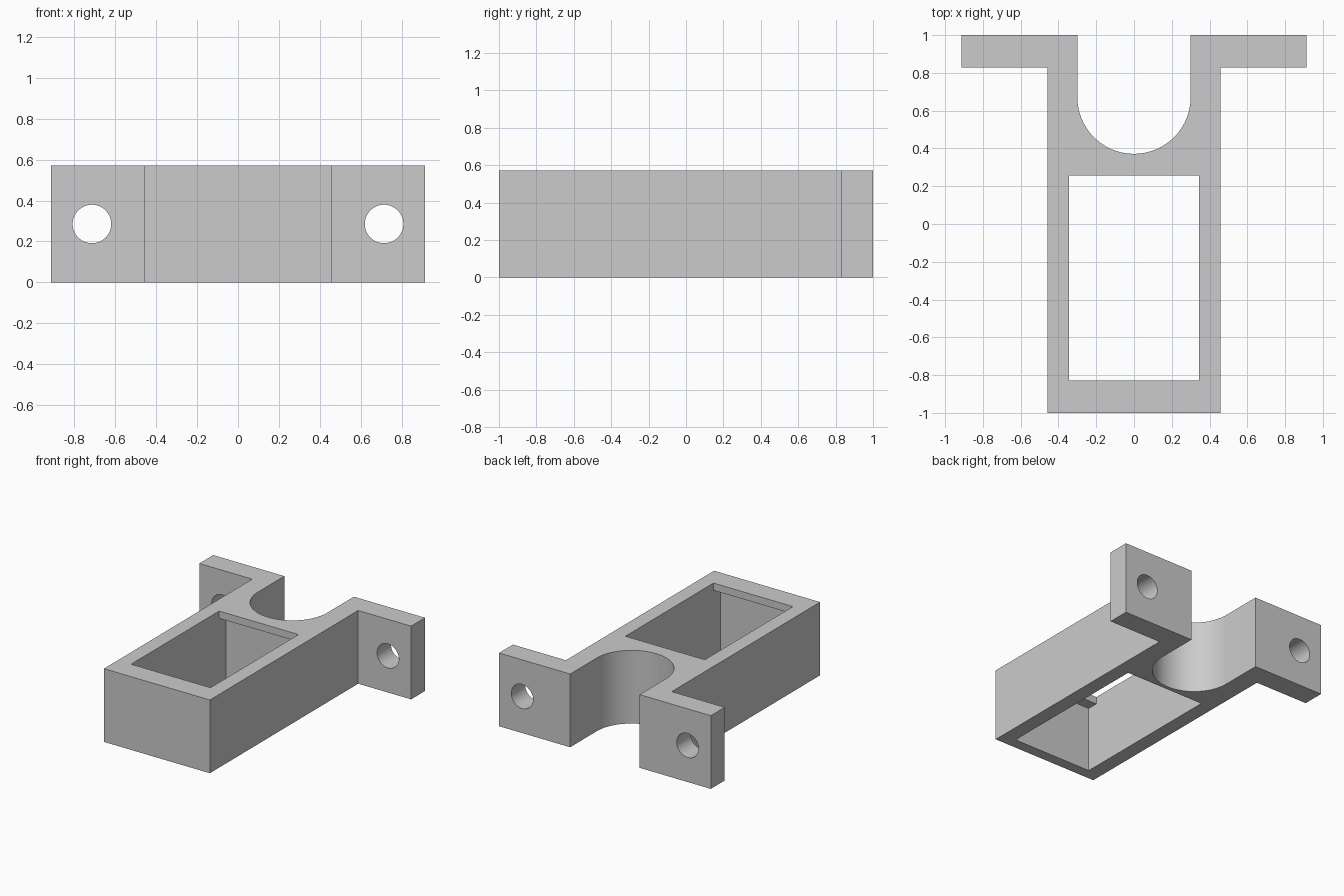
import bpy, bmesh, math
from mathutils import Matrix, Vector

cube = bpy.data.objects.get("Cube")
if cube:
    bpy.data.objects.remove(cube, do_unlink=True)

U = 2 / 35              # design module: the part is 35 modules long
HEIGHT = 10 * U
SLOT_R = 5.25 * U
SLOT_Y = 1 - 11 * U + SLOT_R


def make_object(name, bm):
    bmesh.ops.recalc_face_normals(bm, faces=bm.faces)
    mesh = bpy.data.meshes.new(name)
    bm.to_mesh(mesh)
    bm.free()
    obj = bpy.data.objects.new(name, mesh)
    bpy.context.collection.objects.link(obj)
    return obj


def box(name, x, y0, y1, z0, z1):
    bm = bmesh.new()
    centre = Vector((0, (y0 + y1) / 2, (z0 + z1) / 2))
    size = Matrix.Diagonal((2 * x, y1 - y0, z1 - z0, 1))
    bmesh.ops.create_cube(bm, size=1, matrix=Matrix.Translation(centre) @ size)
    return make_object(name, bm)


def bore(name, x):
    bm = bmesh.new()
    place = Matrix.Translation((x, 1 - 1.5 * U, HEIGHT / 2)) @ Matrix.Rotation(math.pi / 2, 4, 'X')
    bmesh.ops.create_cone(bm, cap_ends=True, segments=48, radius1=1.65 * U,
                          radius2=1.65 * U, depth=6 * U, matrix=place)
    return make_object(name, bm)


def cut(target, cutter):
    cutter.hide_render = True
    mod = target.modifiers.new(cutter.name, 'BOOLEAN')
    mod.operation = 'DIFFERENCE'
    mod.solver = 'EXACT'
    mod.object = cutter
    bpy.context.view_layer.objects.active = target
    bpy.ops.object.modifier_apply(modifier=mod.name)
    bpy.data.objects.remove(cutter, do_unlink=True)


# Bracket outline: body, two mounting flanges and the round-ended slot
flange_y = 1 - 3 * U
right = [(8 * U, -1), (8 * U, flange_y), (16 * U, flange_y), (16 * U, 1), (SLOT_R, 1)]
arc = [(SLOT_R * math.cos(a), SLOT_Y - SLOT_R * math.sin(a))
       for a in (math.pi * i / 40 for i in range(41))]
left = [(-x, y) for x, y in reversed(right)]
bm = bmesh.new()
face = bm.faces.new([bm.verts.new((x, y, 0)) for x, y in right + arc + left])
extruded = bmesh.ops.extrude_face_region(bm, geom=[face])["geom"]
bmesh.ops.translate(bm, vec=(0, 0, HEIGHT),
                    verts=[v for v in extruded if isinstance(v, bmesh.types.BMVert)])
bracket = make_object("bracket", bm)

# Pocket, longer below the lips at its two ends
back, front = 1 - 13 * U, -1 + 3 * U
cut(bracket, box("upper_pocket", 6 * U, front, back, -U, HEIGHT + U))
cut(bracket, box("lower_pocket", 6 * U, front - 1.5 * U, back + 1.5 * U, -U, HEIGHT - U))

# Screw holes through the flanges
for side in (-1, 1):
    cut(bracket, bore("screw_hole", side * 12.5 * U))

# Material
grey = bpy.data.materials.new("light grey")
grey.use_nodes = True
colour = (0.6, 0.6, 0.6, 1)
grey.diffuse_color = colour
grey.node_tree.nodes["Principled BSDF"].inputs["Base Color"].default_value = colour
bracket.data.materials.clear()
bracket.data.materials.append(grey)

# Smooth curved walls, crisp edges
bpy.ops.object.select_all(action='DESELECT')
bracket.select_set(True)
bpy.context.view_layer.objects.active = bracket
bpy.ops.object.shade_smooth_by_angle(angle=math.radians(30))
